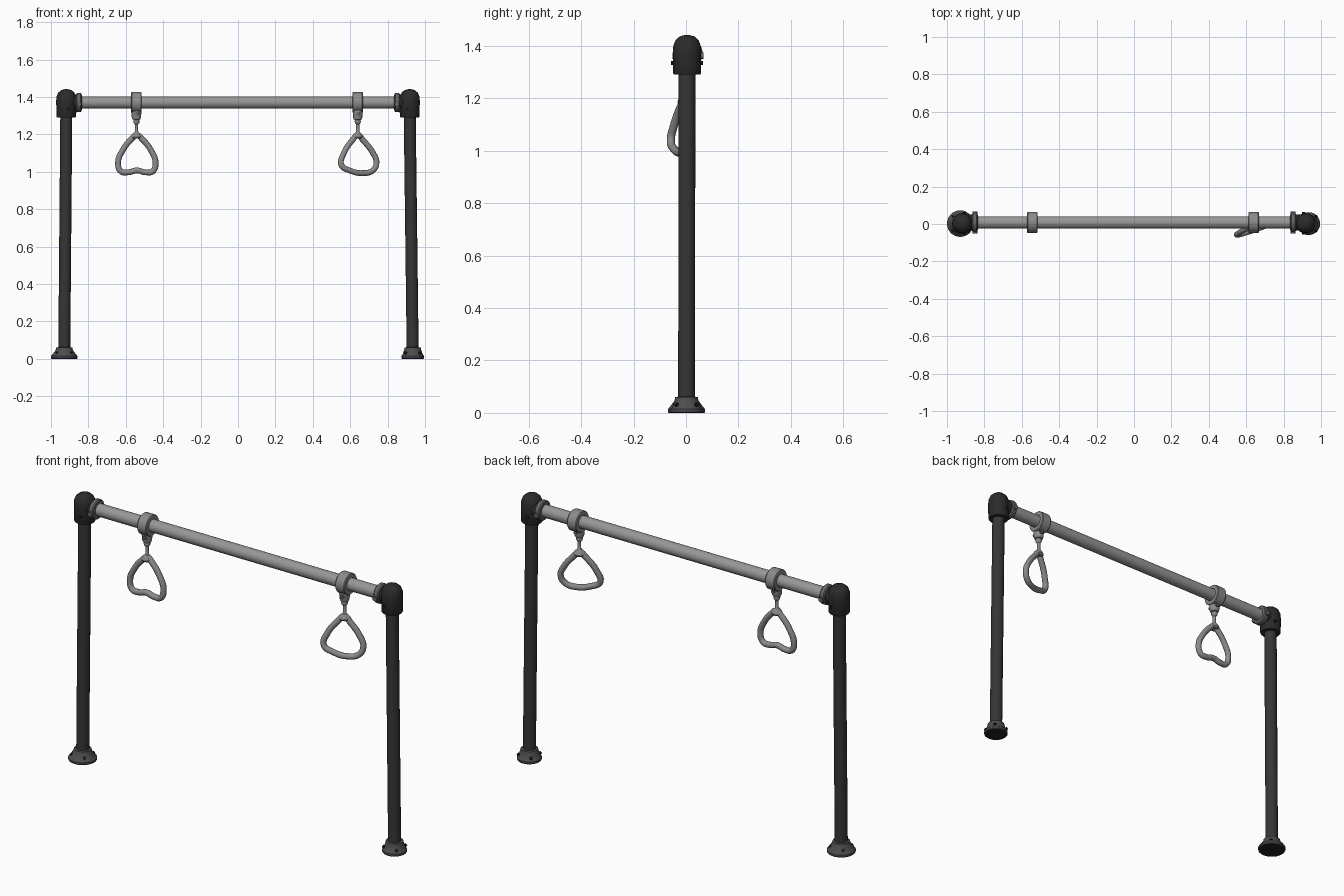
import bpy, math
from mathutils import Vector, Matrix

if "Cube" in bpy.data.objects:
    bpy.data.objects.remove(bpy.data.objects["Cube"])


def mat(name, v):
    m = bpy.data.materials.new(name)
    m.diffuse_color = (v, v, v, 1)
    m.use_nodes = True
    m.node_tree.nodes["Principled BSDF"].inputs["Base Color"].default_value = m.diffuse_color
    return m


POST = mat("charcoal post", 0.036)
CAP = mat("black fitting", 0.024)
BASE = mat("dark grey base", 0.075)
COLLAR = mat("mid grey collar", 0.13)
BAR = mat("light grey bar", 0.31)
GRIP = mat("grey grip", 0.26)
BOLT = mat("black bolt", 0.015)


def smooth(ob):
    bpy.ops.object.select_all(action='DESELECT')
    ob.select_set(True)
    bpy.context.view_layer.objects.active = ob
    bpy.ops.object.shade_smooth_by_angle(angle=math.radians(35))


def lathe(name, profile, start, axis, m, n=28, closed=False):
    """Revolve (radius, distance) pairs about an axis from a start point."""
    rot = Vector((0, 0, 1)).rotation_difference(Vector(axis)).to_matrix()
    verts, faces = [], []
    k = len(profile)
    for r, h in profile:
        for i in range(n):
            a = 2 * math.pi * i / n
            verts.append(rot @ Vector((r * math.cos(a), r * math.sin(a), h)) + Vector(start))
    for j in range(k if closed else k - 1):
        p, q = j * n, (j + 1) % k * n
        for i in range(n):
            i2 = (i + 1) % n
            faces.append((p + i, p + i2, q + i2, q + i))
    if not closed:
        faces.append(tuple(reversed(range(n))))
        faces.append(tuple(range((k - 1) * n, k * n)))
    me = bpy.data.meshes.new(name)
    me.from_pydata(verts, [], faces)
    me.materials.append(m)
    ob = bpy.data.objects.new(name, me)
    bpy.context.collection.objects.link(ob)
    smooth(ob)
    return ob


def rod(name, a, b, r, m, n=24):
    d = Vector(b) - Vector(a)
    return lathe(name, [(r, 0), (r, d.length)], a, d.normalized(), m, n)


BAR_Y, BAR_Z = 0.008, 1.37

# crossbar
rod("crossbar", (-0.88, BAR_Y, BAR_Z), (0.88, BAR_Y, BAR_Z), 0.033, BAR, 32)

for side, label, flange_r, foot_x in ((-1, "left", 0.071, -0.929), (1, "right", 0.061, 0.934)):
    top_x = side * 0.918
    # post
    rod(label + "_post", (foot_x, 0.002, 0.03), (top_x, 0.004, 1.32), 0.032, POST, 28)
    # floor flange
    f = flange_r
    lathe(label + "_flange", [(f - 0.003, 0), (f, 0.004), (f, 0.014), (f - 0.006, 0.021),
                              (0.046, 0.046), (0.043, 0.06), (0.032, 0.062)],
          (foot_x, 0.002, 0), (0, 0, 1), BASE)
    lathe(label + "_flange_pad", [(f - 0.006, 0), (f - 0.006, 0.002)],
          (foot_x, 0.002, -0.0005), (0, 0, 1), BOLT)
    for i in range(4):
        a = math.radians(45 + 90 * i)
        d = Vector((math.cos(a), math.sin(a), 0.9)).normalized()
        p = Vector((foot_x + 0.051 * math.cos(a), 0.002 + 0.051 * math.sin(a), 0.029))
        rod(label + "_flange_screw", p, p + d * 0.009, 0.008, BOLT, 10)
    # domed corner fitting
    lathe(label + "_corner_cap", [(0.035, 0), (0.05, 0.001), (0.053, 0.006), (0.054, 0.09),
                                  (0.052, 0.112), (0.044, 0.132), (0.028, 0.146), (0.01, 0.151)],
          (top_x, 0.004, 1.29), (0, 0, 1), CAP)
    # socket neck and collar round the bar end
    rod(label + "_socket", (top_x, BAR_Y, BAR_Z), (side * 0.85, BAR_Y, BAR_Z), 0.042, CAP)
    lathe(label + "_collar", [(0.046, 0), (0.052, 0.005), (0.052, 0.024), (0.047, 0.029), (0.034, 0.03)],
          (side * 0.865, BAR_Y, BAR_Z), (-side, 0, 0), COLLAR)
    # fitting screws
    for dy in (-1, 1):
        y = 0.004 + dy * 0.05
        rod(label + "_cap_screw", (top_x - side * 0.012, y, 1.335),
            (top_x - side * 0.012, y + dy * 0.011, 1.335), 0.008, BOLT, 10)
        rod(label + "_collar_lug", (side * 0.85, BAR_Y + dy * 0.045, 1.362),
            (side * 0.85, BAR_Y + dy * 0.059, 1.362), 0.013, COLLAR, 12)


def handle(name, points, x, y, turn, tilt):
    """Closed rounded tube hanging from its top point."""
    cu = bpy.data.curves.new(name, 'CURVE')
    cu.dimensions = '3D'
    cu.bevel_depth = 0.0155
    cu.bevel_resolution = 4
    cu.resolution_u = 8
    sp = cu.splines.new('BEZIER')
    sp.bezier_points.add(len(points) - 1)
    sp.use_cyclic_u = True
    for bp, (px, pz) in zip(sp.bezier_points, points):
        bp.co = (px, 0, pz)
        bp.handle_left_type = bp.handle_right_type = 'AUTO'
    cu.materials.append(GRIP)
    ob = bpy.data.objects.new(name, cu)
    bpy.context.collection.objects.link(ob)
    ob.matrix_world = (Matrix.Translation((x, y, 1.2)) @ Matrix.Rotation(math.radians(turn), 4, 'Z')
                       @ Matrix.Rotation(math.radians(tilt), 4, 'X'))
    bpy.ops.object.select_all(action='DESELECT')
    ob.select_set(True)
    bpy.context.view_layer.objects.active = ob
    bpy.ops.object.convert(target='MESH')
    smooth(bpy.context.view_layer.objects.active)


# bar clips and swivels
for x, label, y in ((-0.543, "left", 0.0), (0.64, "right", -0.005)):
    lathe(label + "_clip_band", [(0.034, 0), (0.053, 0), (0.056, 0.004), (0.056, 0.052),
                                 (0.053, 0.056), (0.034, 0.056)],
          (x - 0.028, BAR_Y, BAR_Z), (1, 0, 0), GRIP, closed=True)
    lathe(label + "_clip_lug", [(0.013, 0), (0.021, 0.004), (0.025, 0.016), (0.027, 0.055)],
          (x, y, 1.276), (0, 0, 1), GRIP, 20)
    rod(label + "_clip_bolt", (x + 0.004, y - 0.031, 1.31), (x + 0.004, y + 0.031, 1.31), 0.01, COLLAR, 12)
    # swivel eye and pin
    lathe(label + "_swivel_pin", [(0.016, 0), (0.014, 0.012), (0.009, 0.02), (0.009, 0.058), (0.015, 0.066),
                                  (0.017, 0.075), (0.014, 0.084), (0.009, 0.09)],
          (x, y, 1.195), (0, 0, 1), GRIP, 16)
    # flared shoulder at the top of the handle
    lathe(label + "_handle_shoulder", [(0.022, 0), (0.027, 0.008), (0.022, 0.022), (0.012, 0.033)],
          (x, y - 0.001, 1.178), (0, 0, 1), GRIP, 16)

# hand grips
half = [(0.028, -0.025), (0.077, -0.088), (0.1, -0.15), (0.085, -0.198), (0.045, -0.203)]
left_pts = [(0, -0.005)] + half + [(0, -0.193)] + [(-px, pz) for px, pz in reversed(half)]
handle("left_handle", left_pts, -0.541, 0.0, 0, -2)
right_pts = [(0, -0.005), (0.03, -0.033), (0.082, -0.1), (0.1, -0.152), (0.078, -0.194), (0.02, -0.209),
             (-0.05, -0.196), (-0.1, -0.165), (-0.085, -0.105), (-0.03, -0.03)]
handle("right_handle", right_pts, 0.64, -0.005, 20, -7)
